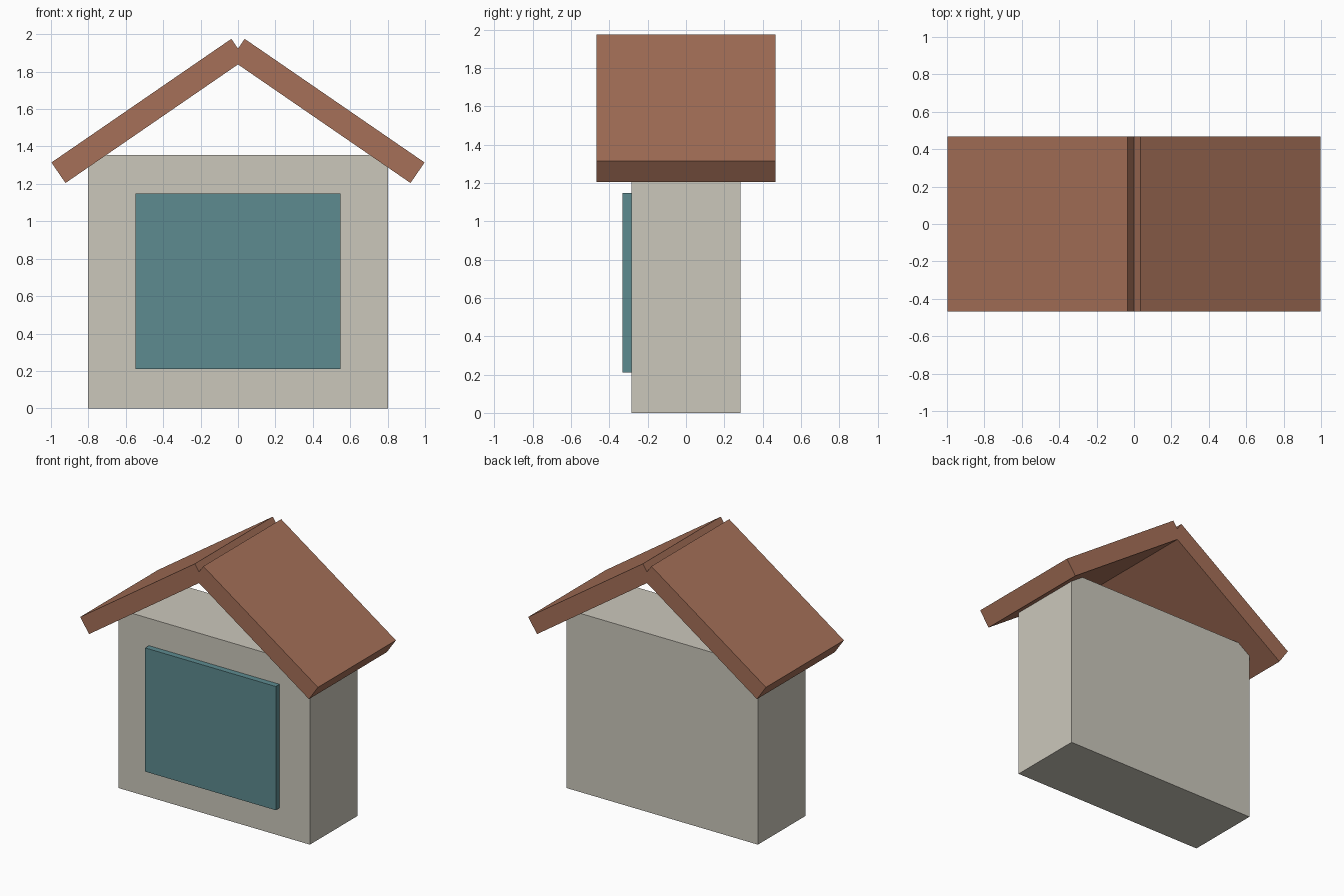
import bpy
import math

cube = bpy.data.objects.get("Cube")
if cube:
    bpy.data.objects.remove(cube, do_unlink=True)


def material(name, rgb):
    mat = bpy.data.materials.new(name)
    mat.use_nodes = True
    colour = (*rgb, 1.0)
    mat.diffuse_color = colour
    mat.node_tree.nodes["Principled BSDF"].inputs["Base Color"].default_value = colour
    return mat


def box(name, centre, size, mat, tilt=0.0):
    bpy.ops.mesh.primitive_cube_add(size=1, location=centre, rotation=(0, tilt, 0))
    obj = bpy.context.object
    obj.name = name
    obj.scale = size
    obj.data.materials.append(mat)
    return obj


plaster = material("warm grey plaster", (0.60, 0.575, 0.50))
tile = material("terracotta", (0.38, 0.163, 0.098))
teal = material("muted teal", (0.11, 0.258, 0.278))

# House body
wall_height = 1.355
box("house_body", (0, 0, wall_height / 2), (1.606, 0.57, wall_height), plaster)

# Raised front panel, slightly embedded in the wall
box("front_panel", (0, -0.305, 0.679), (1.096, 0.05, 0.938), teal)

# Two roof slabs crossing below the ridge notch
pitch = math.radians(34.5)
for side, name in ((1, "left_roof_slab"), (-1, "right_roof_slab")):
    box(name, (side * 0.479, 0, 1.59), (1.167, 0.934, 0.133), tile, side * pitch)
